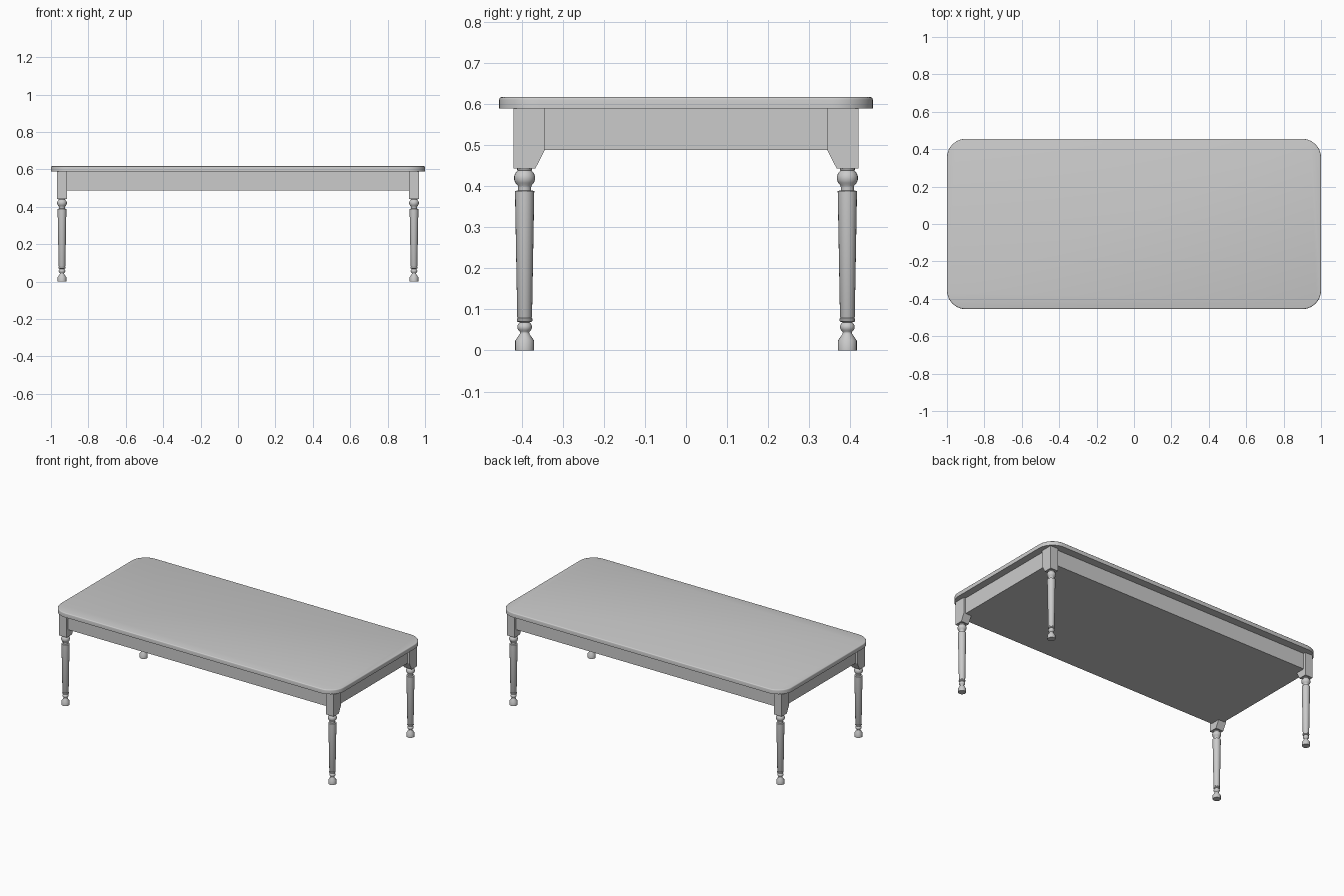
import bpy, bmesh, math

if "Cube" in bpy.data.objects:
    bpy.data.objects.remove(bpy.data.objects["Cube"])

LEG_X, LEG_Y = 0.941, 0.393


def make(name, bm, angle=None):
    bmesh.ops.recalc_face_normals(bm, faces=bm.faces)
    me = bpy.data.meshes.new(name)
    bm.to_mesh(me)
    bm.free()
    ob = bpy.data.objects.new(name, me)
    bpy.context.collection.objects.link(ob)
    if angle:
        bpy.context.view_layer.objects.active = ob
        ob.select_set(True)
        bpy.ops.object.shade_smooth_by_angle(angle=math.radians(angle))
        ob.select_set(False)
    return ob


def prism(points, offset):
    bm = bmesh.new()
    face = bm.faces.new([bm.verts.new(p) for p in points])
    ext = bmesh.ops.extrude_face_region(bm, geom=[face])["geom"]
    bmesh.ops.translate(bm, vec=offset,
                        verts=[g for g in ext if isinstance(g, bmesh.types.BMVert)])
    return bm


def mirror_xy(ob):
    m = ob.modifiers.new("mirror", "MIRROR")
    m.use_axis = (True, True, False)


# Table top: rounded rectangle with softened upper edge
R, N = 0.1, 10
outline = []
for i, (sx, sy) in enumerate([(1, 1), (-1, 1), (-1, -1), (1, -1)]):
    for k in range(N + 1):
        a = math.pi / 2 * (i + k / N)
        outline.append((sx * (1 - R) + R * math.cos(a),
                        sy * (0.455 - R) + R * math.sin(a), 0.589))
bm = prism(outline, (0, 0, 0.028))
rim = [e for e in bm.edges if all(v.co.z > 0.6 for v in e.verts)]
bmesh.ops.bevel(bm, geom=rim, offset=0.006, segments=3, profile=0.5, affect="EDGES")
make("table_top", bm, 35)

# Apron: solid block set back from the leg faces
ax, ay = 0.955, 0.405
make("apron", prism([(-ax, -ay, 0.488), (ax, -ay, 0.488),
                     (ax, ay, 0.488), (-ax, ay, 0.488)], (0, 0, 0.101)))

# Leg blocks with an angled bracket towards the middle of each end
x0, x1 = 0.914, 0.968
profile = [(0.42, 0.589), (0.42, 0.443), (0.367, 0.443), (0.344, 0.488), (0.344, 0.589)]
mirror_xy(make("leg_block", prism([(x0, y, z) for y, z in profile], (x1 - x0, 0, 0))))

# Turned legs: (radius, height) profile spun around the leg axis
turning = [(0, 0), (0.023, 0), (0.023, 0.024), (0.012, 0.040), (0.011, 0.043)]
turning += [(0.018 * math.cos(t), 0.057 + 0.015 * math.sin(t))
            for t in [math.radians(d) for d in range(-50, 51, 20)]]
turning += [(0.017, 0.070), (0.019, 0.072), (0.019, 0.077), (0.017, 0.079),
            (0.018, 0.081), (0.0235, 0.388), (0.016, 0.390), (0.016, 0.398)]
turning += [(0.026 * math.cos(t), 0.420 + 0.024 * math.sin(t))
            for t in [math.radians(d) for d in range(-50, 51, 20)]]
turning += [(0.018, 0.440), (0.018, 0.450), (0, 0.450)]
bm = bmesh.new()
vs = [bm.verts.new((LEG_X + r, LEG_Y, z)) for r, z in turning]
es = [bm.edges.new(p) for p in zip(vs, vs[1:])]
bmesh.ops.spin(bm, geom=vs + es, cent=(LEG_X, LEG_Y, 0), axis=(0, 0, 1),
               angle=2 * math.pi, steps=20)
bmesh.ops.remove_doubles(bm, verts=bm.verts, dist=1e-5)
mirror_xy(make("turned_leg", bm, 35))
